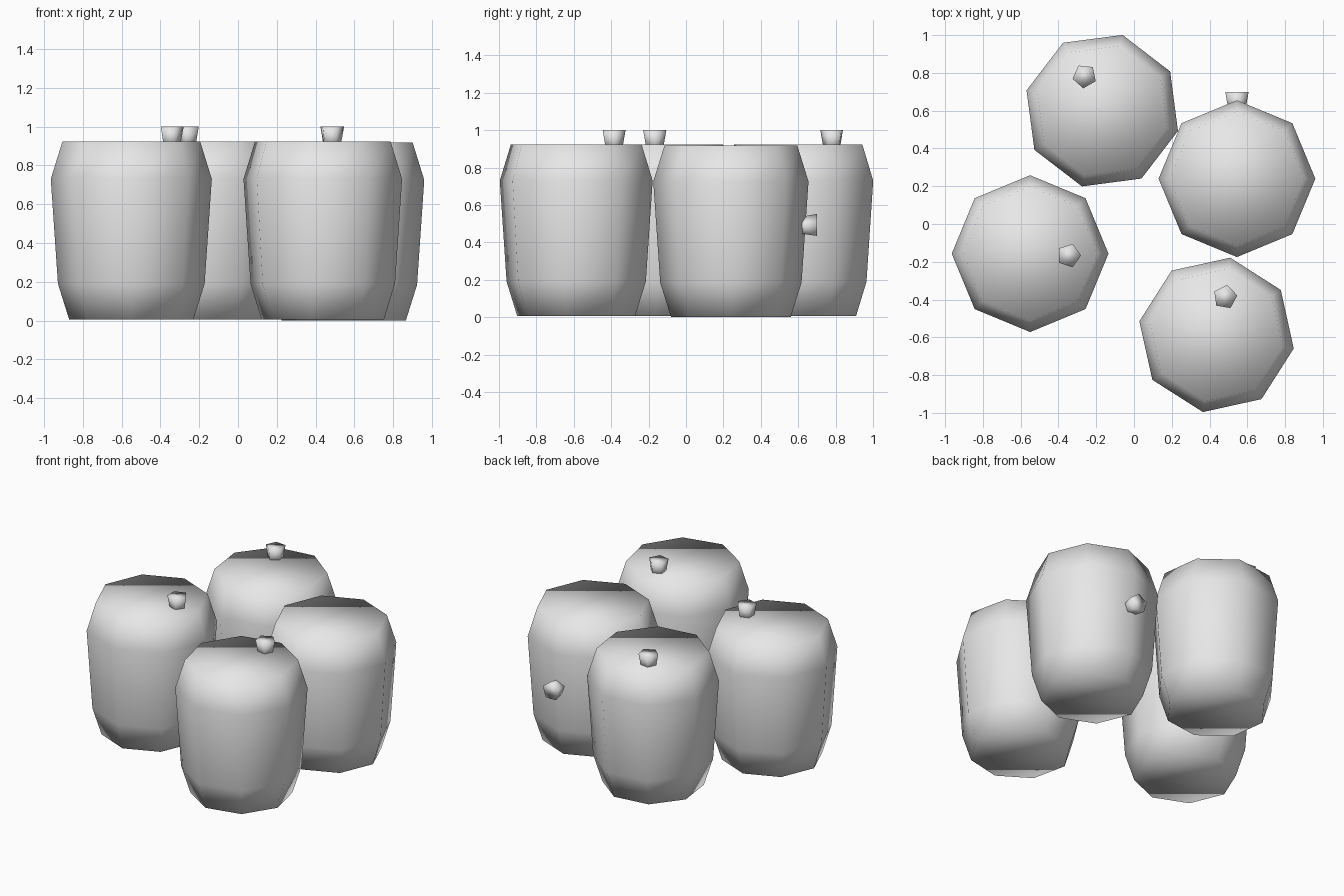
import bpy
import math
from mathutils import Vector, Matrix

if "Cube" in bpy.data.objects:
    bpy.data.objects.remove(bpy.data.objects["Cube"])

grey = bpy.data.materials.new("plain grey")
grey.diffuse_color = (0.8, 0.8, 0.8, 1)
grey.use_nodes = True
grey.node_tree.nodes["Principled BSDF"].inputs["Base Color"].default_value = grey.diffuse_color


def lathe(name, profile, sides, matrix):
    """Closed, smooth-shaded solid from (radius, height) rings."""
    verts, faces = [], []
    for r, z in profile:
        for i in range(sides):
            a = math.tau * i / sides
            verts.append(matrix @ Vector((r * math.cos(a), r * math.sin(a), z)))
    for k in range(len(profile) - 1):
        for i in range(sides):
            j = (i + 1) % sides
            a, b = k * sides, (k + 1) * sides
            faces.append((a + i, a + j, b + j, b + i))
    faces.append(tuple(reversed(range(sides))))
    top = (len(profile) - 1) * sides
    faces.append(tuple(range(top, top + sides)))
    mesh = bpy.data.meshes.new(name)
    mesh.from_pydata(verts, [], faces)
    mesh.materials.append(grey)
    for p in mesh.polygons:
        p.use_smooth = True
    obj = bpy.data.objects.new(name, mesh)
    bpy.context.collection.objects.link(obj)
    return obj


SACK = [(0.32, 0.0), (0.378, 0.185), (0.415, 0.725), (0.355, 0.918)]
STOPPER = [(0.045, 0.0), (0.065, 0.11)]

# name, centre x, centre y, base height, turn in degrees, stopper on top
barrels = [
    ("left", -0.55, -0.157, 0.005, 0, True),
    ("back", -0.168, 0.60, 0.005, 120, True),
    ("front", 0.437, -0.587, 0.005, 80, True),
    ("right", 0.545, 0.24, 0.0, 0, False),
]

for name, x, y, z, turn, on_top in barrels:
    place = Matrix.Translation((x, y, z)) @ Matrix.Rotation(math.radians(turn), 4, 'Z')
    # Eight-sided barrel body
    lathe(name + "_barrel", SACK, 8, place)
    # Five-sided flared stopper, on the lid or on the rear side
    if on_top:
        seat = place @ Matrix.Translation((0.205, -0.01, 0.885))
    else:
        seat = (place @ Matrix.Translation((0, 0.35, 0.487))
                @ Matrix.Rotation(math.radians(-90), 4, 'X')
                @ Matrix.Rotation(math.radians(-90), 4, 'Z'))
    lathe(name + "_stopper", STOPPER, 5, seat)
